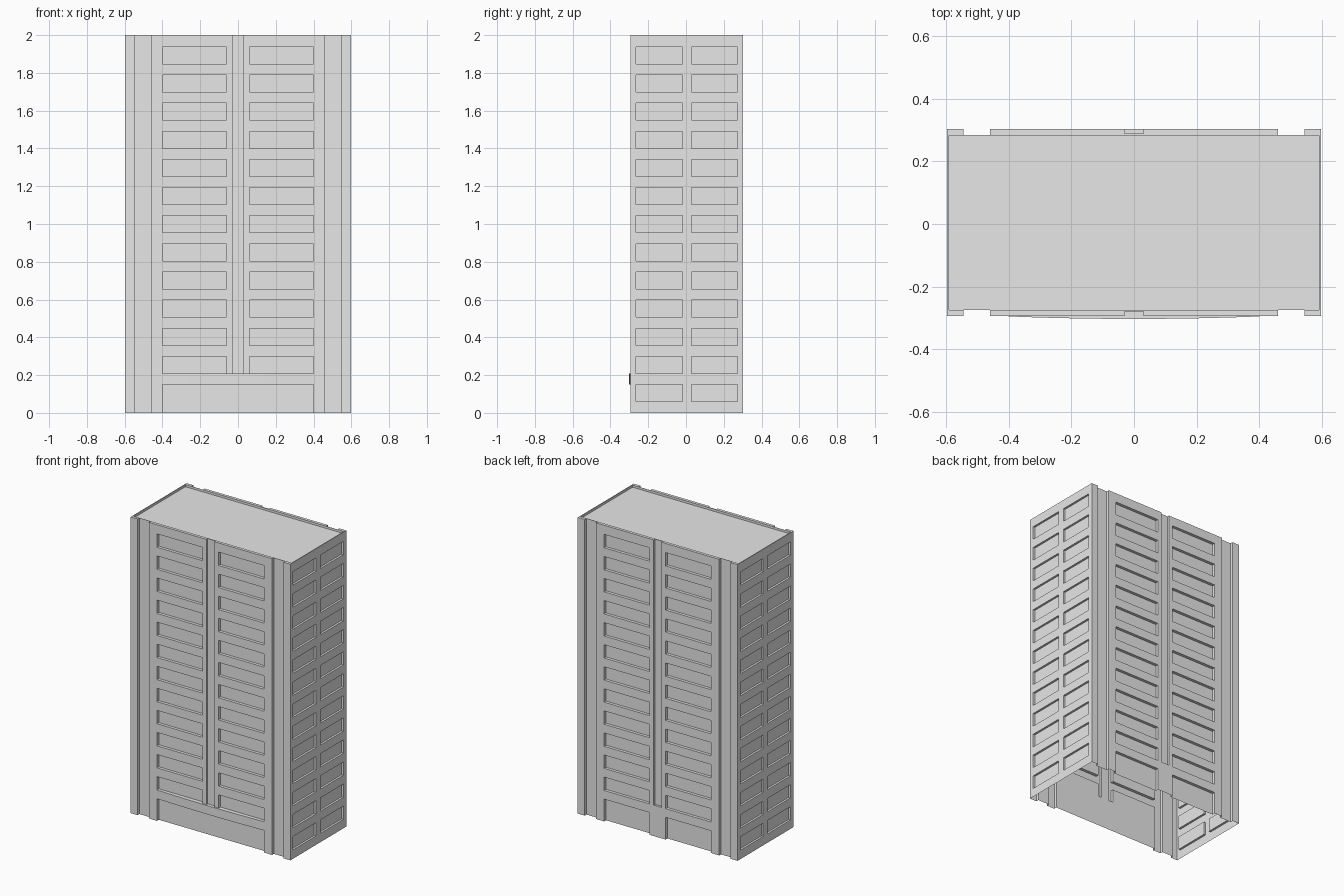
import bpy
import bmesh
from mathutils import Vector

cube = bpy.data.objects.get("Cube")
if cube:
    bpy.data.objects.remove(cube, do_unlink=True)

grey = bpy.data.materials.new("concrete_grey")
grey.use_nodes = True
grey.diffuse_color = (0.8, 0.8, 0.8, 1)
grey.node_tree.nodes["Principled BSDF"].inputs["Base Color"].default_value = (0.8, 0.8, 0.8, 1)

HALF_X, FRONT, BACK, TOP = 0.597, -0.294, 0.303, 2.0
ROWS, PITCH, SILL, WIN_H = 13, 0.149, 0.06, 0.09
POCKET, GROOVE, SEAM, SIDE_POCKET = 0.02, 0.019, 0.014, 0.014
RIM, SIDE_RIM, ROOF_Z = 0.02, 0.006, 1.985
SEAM_FOOT = SILL + PITCH


def finish(name, bm):
    bmesh.ops.remove_doubles(bm, verts=bm.verts, dist=1e-5)
    mesh = bpy.data.meshes.new(name)
    bm.to_mesh(mesh)
    bm.free()
    mesh.materials.append(grey)
    obj = bpy.data.objects.new(name, mesh)
    bpy.context.collection.objects.link(obj)
    return obj


def in_window_row(z, first):
    row, rest = divmod(z - SILL, PITCH)
    return row >= first and rest < WIN_H


def wall(name, origin, along, inward, us, depth, rim):
    """Stepped wall shell: each grid cell is pushed inward by depth(u, z)."""
    origin, along, inward = Vector(origin), Vector(along), Vector(inward)
    zs = [0, TOP]
    for r in range(ROWS):
        zs += [SILL + r * PITCH, SILL + r * PITCH + WIN_H]
    zs.sort()
    us = sorted(us)
    bm = bmesh.new()

    def quad(*points):
        bm.faces.new([bm.verts.new(origin + along * u + inward * d + Vector((0, 0, z)))
                      for u, d, z in points])

    cells = [[depth((a + b) / 2, (c + e) / 2) for c, e in zip(zs, zs[1:])]
             for a, b in zip(us, us[1:])]
    for i, column in enumerate(cells):
        a, b = us[i], us[i + 1]
        for j, d in enumerate(column):
            c, e = zs[j], zs[j + 1]
            quad((a, d, c), (b, d, c), (b, d, e), (a, d, e))
            # reveals between neighbouring depths
            if i + 1 < len(cells) and cells[i + 1][j] != d:
                n = cells[i + 1][j]
                quad((b, d, c), (b, n, c), (b, n, e), (b, d, e))
            if j + 1 < len(column) and column[j + 1] != d:
                n = column[j + 1]
                quad((a, d, e), (b, d, e), (b, n, e), (a, n, e))
        # coping strip back to the parapet's inner edge
        d = column[-1]
        if d < rim:
            quad((a, d, TOP), (b, d, TOP), (b, rim, TOP), (a, rim, TOP))
    return finish(name, bm)


def facade_depth(u, z, is_front):
    x = abs(u)
    if 0.46 < x < 0.545:
        return GROOVE
    if x < 0.03 and z > SEAM_FOOT:
        return SEAM
    if z < SILL + WIN_H:                       # ground floor entrance or doors
        return POCKET if x < 0.4 and (is_front or x > 0.06) else 0
    return POCKET if 0.06 < x < 0.4 and in_window_row(z, 1) else 0


def side_depth(u, z):
    return SIDE_POCKET if 0.024 < abs(u) < 0.268 and in_window_row(z, 0) else 0


# Front and back facades
facade_us = [s * x for s in (-1, 1) for x in (0.03, 0.06, 0.4, 0.46, 0.545, HALF_X)]
wall("front_wall", (0, FRONT, 0), (1, 0, 0), (0, 1, 0), facade_us,
     lambda u, z: facade_depth(u, z, True), RIM)
wall("back_wall", (0, BACK, 0), (-1, 0, 0), (0, -1, 0), facade_us,
     lambda u, z: facade_depth(u, z, False), RIM)

# Side walls
mid_y, half_y = (FRONT + BACK) / 2, (BACK - FRONT) / 2
side_us = [s * y for s in (-1, 1) for y in (0.024, 0.268, half_y)]
for name, s in (("left_wall", 1), ("right_wall", -1)):
    wall(name, (s * HALF_X, mid_y, 0), (0, s, 0), (-s, 0, 0), side_us, side_depth, SIDE_RIM)

# Sunken roof with the inner faces of the parapet
bm = bmesh.new()
bmesh.ops.create_cube(bm, size=1)
bmesh.ops.delete(bm, geom=[f for f in bm.faces if f.normal.z > 0.5], context='FACES_ONLY')
for v in bm.verts:
    v.co = (v.co.x * 2 * (HALF_X - SIDE_RIM), mid_y + v.co.y * 2 * (half_y - RIM),
            TOP if v.co.z > 0 else ROOF_Z)
bmesh.ops.reverse_faces(bm, faces=bm.faces)
finish("roof", bm)

# Gently bowed band above the entrance
bm = bmesh.new()
steps = 12
xs = [-0.4 + 0.8 * i / steps for i in range(steps + 1)]
outline = [(x, FRONT - 0.001 - 0.008 * (1 - (x / 0.4) ** 2)) for x in xs]
outline += [(0.4, FRONT + RIM), (-0.4, FRONT + RIM)]
base = bm.faces.new([bm.verts.new((x, y, SILL + WIN_H)) for x, y in outline])
top = bmesh.ops.extrude_face_region(bm, geom=[base])
bmesh.ops.translate(bm, vec=(0, 0, PITCH - WIN_H),
                    verts=[g for g in top["geom"] if isinstance(g, bmesh.types.BMVert)])
bmesh.ops.recalc_face_normals(bm, faces=bm.faces)
finish("entrance_band", bm)
